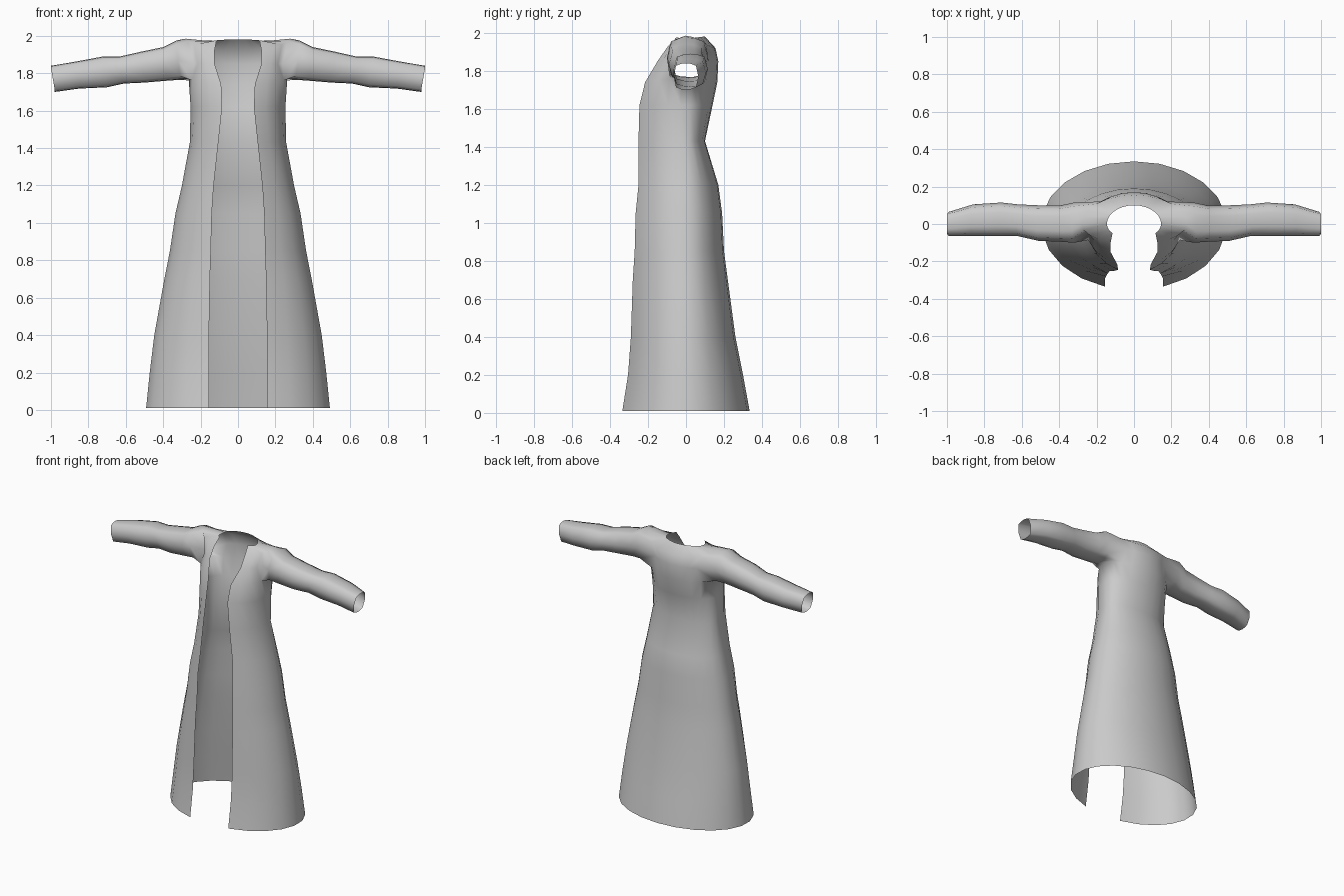
import bpy
import bmesh
import math

cube = bpy.data.objects.get("Cube")
if cube:
    bpy.data.objects.remove(cube)

# Cloth colour
cloth = bpy.data.materials.new("light grey cloth")
cloth.use_nodes = True
grey = (0.6, 0.6, 0.6, 1)
cloth.diffuse_color = grey
cloth.node_tree.nodes["Principled BSDF"].inputs["Base Color"].default_value = grey

COLUMNS = 10
HOLE_BACK, HOLE_FRONT = 3, 7

# Body levels: height, side rise, half width, front y, back y, half opening
BODY = [
    (.01, 0, .495, -.335, .335, .155),
    (.2, 0, .475, -.305, .3, .155),
    (.4, 0, .45, -.29, .26, .155),
    (.7, 0, .395, -.28, .22, .15),
    (.85, 0, .365, -.27, .2, .145),
    (1.05, 0, .335, -.265, .19, .14),
    (1.2, 0, .3, -.25, .17, .13),
    (1.43, 0, .258, -.25, .1, .105),
    (1.62, 0, .255, -.245, .14, .085),
    (1.74, .03, .265, -.215, .165, .09),
    (1.85, 0, .245, -.15, .17, .125),
    (1.92, .065, .28, -.1, .155, .125),
    (1.98, -.01, .145, -.05, .1, .115),
]
HOLE_LOW = len(BODY) - 4
HOLE_HIGH = HOLE_LOW + 2

# Sleeve rings: x, bottom z, top z, front y, back y
SLEEVE = [
    (.33, 1.765, 1.975, -.1, .115),
    (.4, 1.76, 1.94, -.095, .1),
    (.52, 1.75, 1.915, -.09, .1),
    (.63, 1.745, 1.89, -.065, .105),
    (.72, 1.725, 1.89, -.065, .115),
    (.87, 1.718, 1.862, -.065, .105),
    (1, 1.7, 1.84, -.065, .065),
]


def body_row(bm, height, rise, width, front, back, opening):
    """One open half-loop from the back centre round to the front edge."""
    edge = math.asin(opening / width)
    front_depth = front / math.cos(edge)
    row = []
    for i in range(COLUMNS + 1):
        angle = (math.pi - edge) * i / COLUMNS
        side, along = math.sin(angle), math.cos(angle)
        depth = back if along > 0 else -front_depth
        x = width * side if i else 0
        row.append(bm.verts.new((x, depth * along, height + rise * side ** 4)))
    return row


def sleeve_ring(bm, spots, x, low, high, front, back):
    """Rounded square ring; spots run round a square from -1 to 1."""
    ring = []
    for u, v in spots:
        y = (front + back) / 2 + (back - front) / 2 * u * math.sqrt(1 - .35 * v * v)
        z = (low + high) / 2 + (high - low) / 2 * v * math.sqrt(1 - .35 * u * u)
        slant = .01 * (1 - v)
        ring.append(bm.verts.new((x - slant, y, z)))
    return ring


bm = bmesh.new()

# Body panels, leaving the armhole open
rows = [body_row(bm, *level) for level in BODY]
for r in range(len(rows) - 1):
    for c in range(COLUMNS):
        if HOLE_LOW <= r < HOLE_HIGH and HOLE_BACK <= c < HOLE_FRONT:
            continue
        a, b = rows[r], rows[r + 1]
        bm.faces.new((a[c], b[c], b[c + 1], a[c + 1]))

# Armhole border, walked along the bottom, up the front and back over the top
border = [(HOLE_LOW, c) for c in range(HOLE_BACK, HOLE_FRONT)]
border += [(r, HOLE_FRONT) for r in range(HOLE_LOW, HOLE_HIGH)]
border += [(HOLE_HIGH, c) for c in range(HOLE_FRONT, HOLE_BACK, -1)]
border += [(r, HOLE_BACK) for r in range(HOLE_HIGH, HOLE_LOW, -1)]
middle = (HOLE_BACK + HOLE_FRONT) / 2
spots = [((middle - c) / 2, r - HOLE_LOW - 1) for r, c in border]

# Sleeve growing out of the armhole, open at the cuff
ring = [rows[r][c] for r, c in border]
for section in SLEEVE:
    following = sleeve_ring(bm, spots, *section)
    for i in range(len(ring)):
        j = (i + 1) % len(ring)
        bm.faces.new((ring[i], following[i], following[j], ring[j]))
    ring = following

bmesh.ops.recalc_face_normals(bm, faces=bm.faces[:])
# Make the cloth face outward at the back centre
bm.faces.ensure_lookup_table()
if bm.faces[0].normal.y < 0:
    bmesh.ops.reverse_faces(bm, faces=bm.faces[:])

mesh = bpy.data.meshes.new("robe")
bm.to_mesh(mesh)
bm.free()
mesh.materials.append(cloth)
robe = bpy.data.objects.new("robe", mesh)
bpy.context.collection.objects.link(robe)

# Other half
mirror = robe.modifiers.new("mirror", "MIRROR")
mirror.use_axis[0] = True
mirror.use_clip = True
mirror.merge_threshold = .001

# Soft cloth shading
for face in mesh.polygons:
    face.use_smooth = True
